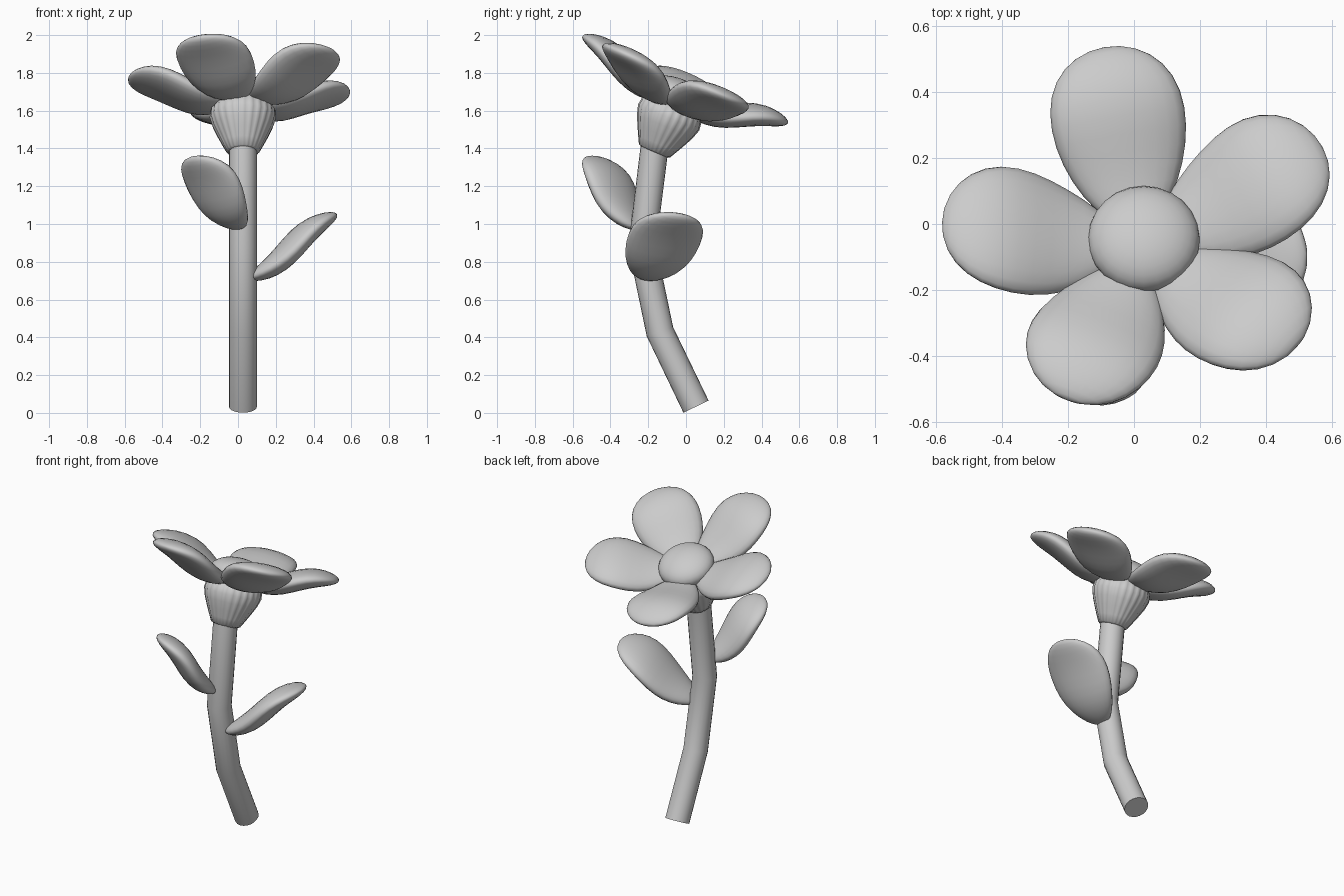
import bpy, bmesh, math
from mathutils import Vector, Matrix

if "Cube" in bpy.data.objects:
    bpy.data.objects.remove(bpy.data.objects["Cube"])

X0 = 0.026
TILT = math.radians(23)
AXIS = Vector((0, math.sin(TILT), math.cos(TILT)))
SIDE = Vector((0, math.cos(TILT), -math.sin(TILT)))
EX = Vector((1, 0, 0))


def finish(bm, name, angle=40):
    bmesh.ops.recalc_face_normals(bm, faces=bm.faces)
    me = bpy.data.meshes.new(name)
    bm.to_mesh(me)
    bm.free()
    ob = bpy.data.objects.new(name, me)
    bpy.context.collection.objects.link(ob)
    bpy.ops.object.select_all(action='DESELECT')
    ob.select_set(True)
    bpy.context.view_layer.objects.active = ob
    bpy.ops.object.shade_smooth_by_angle(angle=math.radians(angle))
    return ob


def loft(name, rings, angle=40):
    """Skin a list of point rings and cap both ends."""
    bm = bmesh.new()
    vs = [[bm.verts.new(p) for p in r] for r in rings]
    n = len(vs[0])
    for a, b in zip(vs, vs[1:]):
        for i in range(n):
            j = (i + 1) % n
            bm.faces.new((a[i], a[j], b[j], b[i]))
    bm.faces.new(vs[0][::-1])
    bm.faces.new(vs[-1])
    return finish(bm, name, angle)


def blade(name, base, direction, width_dir, length, half_w, half_t=0.064, bend=0.018):
    """Plump egg-shaped petal or leaf with an S-shaped curl."""
    d = direction.normalized()
    w = (width_dir - d * width_dir.dot(d)).normalized()
    n = d.cross(w)
    if n.z < 0:
        n = -n
    bm = bmesh.new()
    bmesh.ops.create_uvsphere(bm, u_segments=24, v_segments=16, radius=1)
    for v in bm.verts:
        s, y, z = v.co.z, v.co.x, v.co.y
        egg = 1 + 0.22 * s
        v.co = (base + d * (length * (s + 1) / 2) + w * (y * half_w * egg)
                + n * (z * half_t + bend * math.sin(math.pi * s)))
    finish(bm, name, 180)


# Bent stem
path = [(0.053, 0.033), (-0.138, 0.43), (-0.232, 0.88), (-0.165, 1.42)]
pts = [Vector((X0, y, z)) for y, z in path]
rings = []
for i, p in enumerate(pts):
    a = (p - pts[max(i - 1, 0)]).normalized()
    b = (pts[min(i + 1, 3)] - p).normalized()
    t = (a + b).normalized()
    u = EX.cross(t)
    rings.append([p + 0.074 * (EX * math.cos(k * math.tau / 20) - u * math.sin(k * math.tau / 20))
                  for k in range(20)])
loft("stem", rings)

# Fluted cup under the flower
cup = Vector((X0, -0.17, 1.38))
rings = []
for s, r in [(0, 0.07), (0.008, 0.088), (0.05, 0.11), (0.1, 0.135), (0.15, 0.158),
             (0.2, 0.173), (0.24, 0.168), (0.28, 0.135)]:
    ring = []
    for k in range(96):
        a = k * math.tau / 96
        rr = r * (1 + 0.018 * math.cos(24 * a))
        ring.append(cup + AXIS * s + (EX * math.cos(a) + SIDE * math.sin(a)) * rr)
    rings.append(ring)
loft("flower_cup", rings, 50)

# Domed flower centre
bm = bmesh.new()
bmesh.ops.create_uvsphere(bm, u_segments=24, v_segments=16, radius=1)
bmesh.ops.transform(bm, verts=bm.verts, matrix=Matrix.LocRotScale(
    Vector((0.03, -0.045, 1.68)), Matrix.Rotation(-TILT, 3, 'X'), Vector((0.17, 0.17, 0.09))))
finish(bm, "flower_centre", 180)

# Petals around the tilted axis
hub = Vector((0.026, -0.077, 1.622))
lift = math.radians(15)
for i, deg in enumerate((26, 101, 178, 248, 320)):
    a = math.radians(deg)
    out = EX * math.cos(a) + SIDE * math.sin(a)
    d = out * math.cos(lift) + AXIS * math.sin(lift)
    blade(f"petal_{i + 1}", hub + d * 0.07, d, AXIS.cross(out), 0.56, 0.2)

# Leaves
blade("leaf_right", Vector((0.065, -0.215, 0.71)), Vector((0.45, 0.17, 0.34)),
      Vector((-0.25, 0.95, -0.1)), 0.59, 0.195)
blade("leaf_left", Vector((0.015, -0.265, 0.975)), Vector((-0.25, -0.23, 0.38)),
      Vector((0.75, -0.66, 0.1)), 0.51, 0.175)
